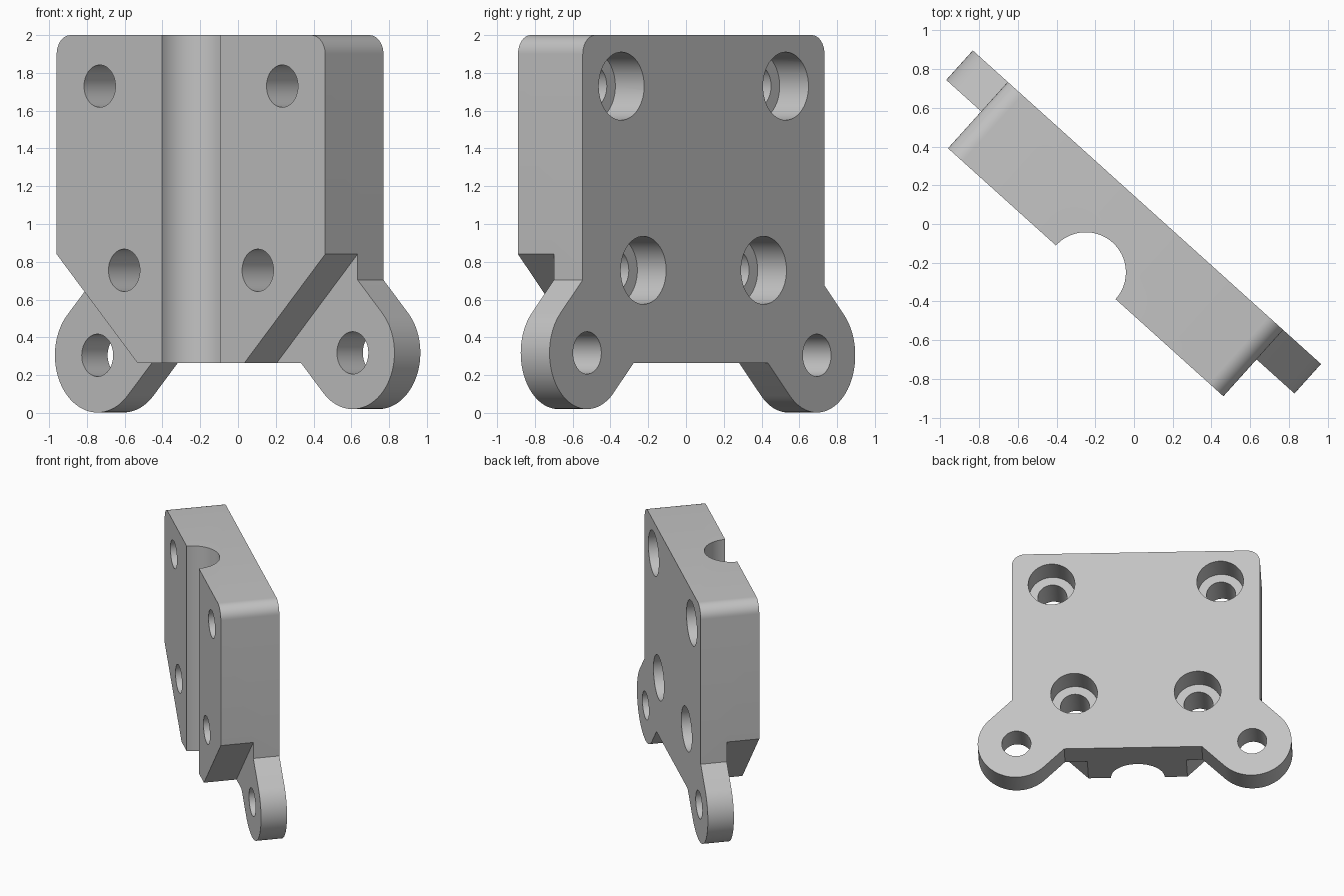
import bpy
import bmesh
from math import cos, sin, radians, pi

if "Cube" in bpy.data.objects:
    bpy.data.objects.remove(bpy.data.objects["Cube"], do_unlink=True)

TURN = radians(-42)            # the plate stands diagonally
FRONT, STEP, BACK = -0.352, -0.096, 0.109
LEFT, RIGHT, TOP, BOTTOM = -0.975, 0.938, 2.0, 0.265
MID = -0.018

grey = bpy.data.materials.new("light grey")
grey.use_nodes = True
colour = (0.55, 0.55, 0.55, 1)
grey.diffuse_color = colour
grey.node_tree.nodes["Principled BSDF"].inputs["Base Color"].default_value = colour


def arc(cx, cz, r, start, end, steps):
    """Points along an arc, angles in degrees."""
    return [(cx + r * cos(radians(start + (end - start) * i / steps)),
             cz + r * sin(radians(start + (end - start) * i / steps)))
            for i in range(steps + 1)]


def extrude_profile(name, points, y0, y1):
    """Solid prism from an x-z outline, running from y0 to y1."""
    bm = bmesh.new()
    face = bm.faces.new([bm.verts.new((x, y0, z)) for x, z in points])
    moved = bmesh.ops.extrude_face_region(bm, geom=[face])["geom"]
    verts = [v for v in moved if isinstance(v, bmesh.types.BMVert)]
    bmesh.ops.translate(bm, verts=verts, vec=(0, y1 - y0, 0))
    bmesh.ops.recalc_face_normals(bm, faces=bm.faces[:])
    mesh = bpy.data.meshes.new(name)
    bm.to_mesh(mesh)
    bm.free()
    obj = bpy.data.objects.new(name, mesh)
    bpy.context.collection.objects.link(obj)
    obj.rotation_euler.z = TURN
    mesh.materials.append(grey)
    return obj


def bore(name, x, z, r, y0, y1):
    return extrude_profile(name, arc(x, z, r, 0, 352.5, 47), y0, y1)


# Outline: rounded top corners and two 45 degree ears with round ends
ears = [(-0.915, 0.305, 0.303), (0.903, 0.318, 0.298)]
(lx, lz, lr), (rx, rz, rr) = ears
diag = 2 ** 0.5
corner = 0.1
outline = arc(RIGHT - corner, TOP - corner, corner, 0, 90, 10)
outline += arc(LEFT + corner, TOP - corner, corner, 90, 180, 10)
outline.append((LEFT, lz - lx + lr * diag + LEFT))
outline += arc(lx, lz, lr, 135, 315, 40)
outline.append((BOTTOM - (lz - lx - lr * diag), BOTTOM))
outline.append((rx + rz - rr * diag - BOTTOM, BOTTOM))
outline += arc(rx, rz, rr, 225, 405, 40)
outline.append((RIGHT, rx + rz + rr * diag - RIGHT))
plate = extrude_profile("mounting_plate", outline, FRONT, BACK)

cutters = []

# Diagonal reliefs that thin the plate in front of the ears
for side, corner_z in ((-1, -0.135), (1, -0.098)):
    wedge = [(side * 1.4, corner_z + 1.4), (side * (-0.2 - corner_z) * -1, -0.2),
             (side * 1.4, -0.2)]
    wedge[1] = (side * (-0.2 - corner_z), -0.2)
    cutters.append(extrude_profile("relief_cutter", wedge, -0.7, STEP))

# Ear holes
for x, z, _ in ears:
    cutters.append(bore("ear_hole_cutter", x, z, 0.112, -0.7, 0.4))

# Counterbored screw holes, opened from the back
for offset, z in ((0.65, 1.73), (0.476, 0.755)):
    for side in (-1, 1):
        x = MID + side * offset
        cutters.append(bore("screw_hole_cutter", x, z, 0.112, -0.7, 0.4))
        cutters.append(bore("counterbore_cutter", x, z, 0.18, BACK - 0.205, 0.4))

# Vertical half-round groove in the front
bpy.ops.mesh.primitive_cylinder_add(
    vertices=64, radius=0.207, depth=3,
    location=(MID * cos(TURN) - FRONT * sin(TURN),
              MID * sin(TURN) + FRONT * cos(TURN), 1),
    rotation=(0, 0, TURN))
groove = bpy.context.object
groove.name = "groove_cutter"
groove.data.materials.append(grey)
cutters.append(groove)

# Cut everything, then drop the cutters
bpy.ops.object.select_all(action='DESELECT')
bpy.context.view_layer.objects.active = plate
plate.select_set(True)
for cutter in cutters:
    mod = plate.modifiers.new("cut", 'BOOLEAN')
    mod.operation = 'DIFFERENCE'
    mod.solver = 'EXACT'
    mod.object = cutter
    bpy.ops.object.modifier_apply(modifier=mod.name)
for cutter in cutters:
    bpy.data.objects.remove(cutter, do_unlink=True)

bpy.ops.object.shade_smooth_by_angle(angle=radians(30))
